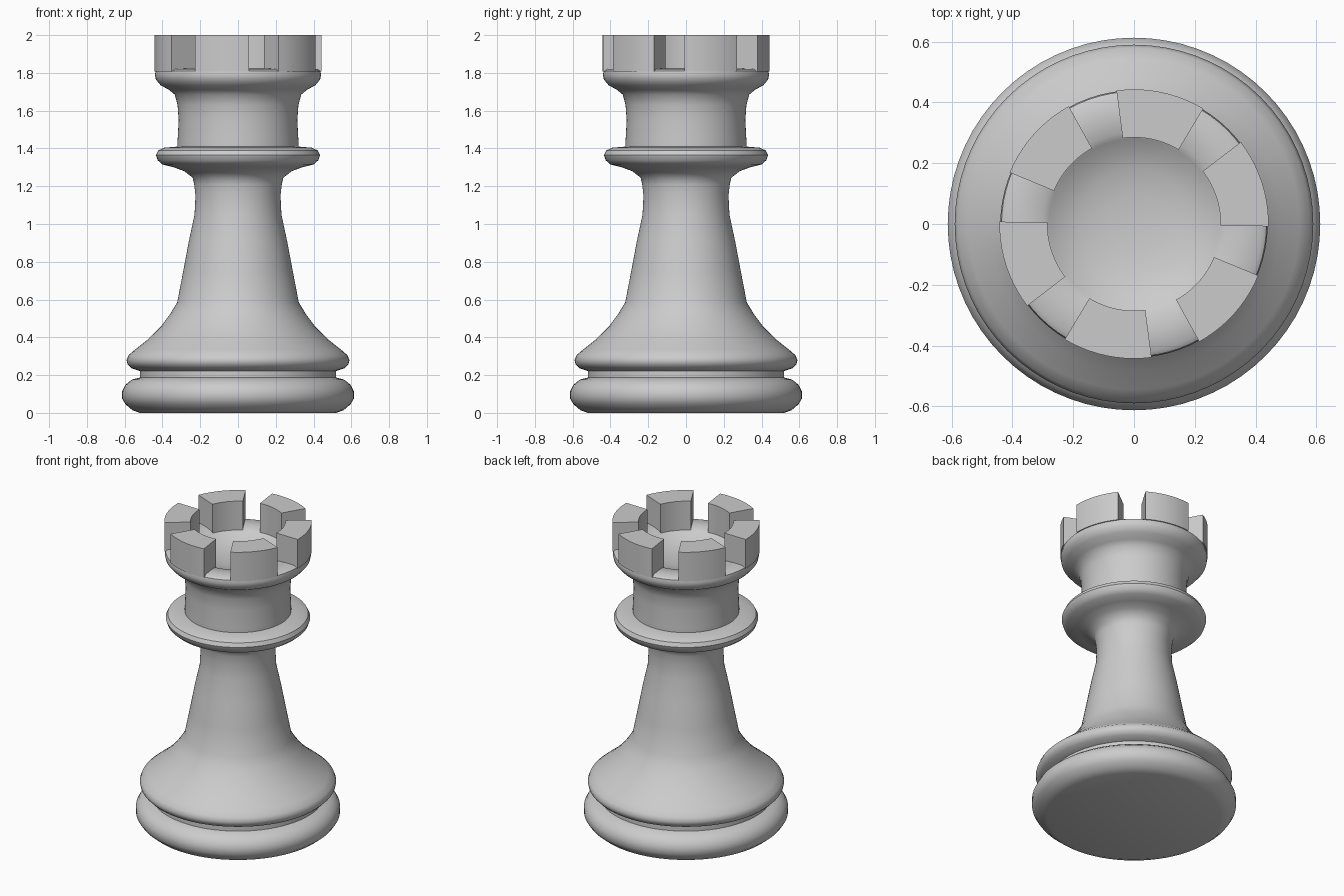
import bpy, bmesh
from math import sin, cos, radians, pi

if "Cube" in bpy.data.objects:
    bpy.data.objects.remove(bpy.data.objects["Cube"])

SEG = 72


def finish(name, bm, angle=40):
    bmesh.ops.recalc_face_normals(bm, faces=bm.faces)
    mesh = bpy.data.meshes.new(name)
    bm.to_mesh(mesh)
    bm.free()
    ob = bpy.data.objects.new(name, mesh)
    bpy.context.collection.objects.link(ob)
    bpy.ops.object.select_all(action='DESELECT')
    ob.select_set(True)
    bpy.context.view_layer.objects.active = ob
    bpy.ops.object.shade_smooth_by_angle(angle=radians(angle))
    return ob


def lathe(name, profile):
    bm = bmesh.new()
    verts = [bm.verts.new((r, 0, z)) for r, z in profile]
    edges = [bm.edges.new(p) for p in zip(verts, verts[1:])]
    bmesh.ops.spin(bm, geom=verts + edges, cent=(0, 0, 0), axis=(0, 0, 1),
                   angle=2 * pi, steps=SEG, use_duplicate=False)
    bmesh.ops.remove_doubles(bm, verts=bm.verts, dist=0.0005)
    return finish(name, bm)


def arc_block(name, r0, r1, z0, z1, start, end, steps=10):
    bm = bmesh.new()
    rings = []
    for i in range(steps + 1):
        a = radians(start + (end - start) * i / steps)
        rings.append([bm.verts.new((r * cos(a), r * sin(a), z))
                      for r, z in ((r0, z0), (r1, z0), (r1, z1), (r0, z1))])
    for a, b in zip(rings, rings[1:]):
        for j in range(4):
            k = (j + 1) % 4
            bm.faces.new((a[j], a[k], b[k], b[j]))
    bm.faces.new(rings[0])
    bm.faces.new(rings[-1][::-1])
    return finish(name, bm)


# Turned body: base, groove, flared foot, stem, collar, neck, top rim and dish
lathe("turned_body", [
    (0, 0), (0.52, 0), (0.56, 0.015), (0.595, 0.045), (0.613, 0.075),
    (0.613, 0.115), (0.595, 0.15), (0.56, 0.177), (0.52, 0.187),
    (0.52, 0.222), (0.565, 0.237), (0.585, 0.258), (0.59, 0.28),
    (0.58, 0.305), (0.545, 0.335), (0.48, 0.387), (0.41, 0.455),
    (0.36, 0.522), (0.322, 0.585), (0.29, 0.75), (0.26, 0.91),
    (0.23, 1.05), (0.225, 1.15), (0.232, 1.21), (0.24, 1.245),
    (0.285, 1.28), (0.34, 1.3), (0.40, 1.315), (0.425, 1.337),
    (0.434, 1.365), (0.422, 1.39), (0.39, 1.404), (0.32, 1.41),
    (0.32, 1.44), (0.314, 1.55), (0.32, 1.63), (0.335, 1.685),
    (0.365, 1.71), (0.41, 1.735), (0.435, 1.765), (0.44, 1.79),
    (0.436, 1.81), (0.42, 1.82), (0.36, 1.822), (0.30, 1.818),
    (0.28, 1.805), (0.24, 1.78), (0.18, 1.758), (0.10, 1.744), (0, 1.74)])

# Six battlement blocks around the rim
for i in range(6):
    arc_block(f"battlement_{i + 1}", 0.285, 0.443, 1.808, 2.0,
              60 * i - 1, 60 * i + 37.5)
